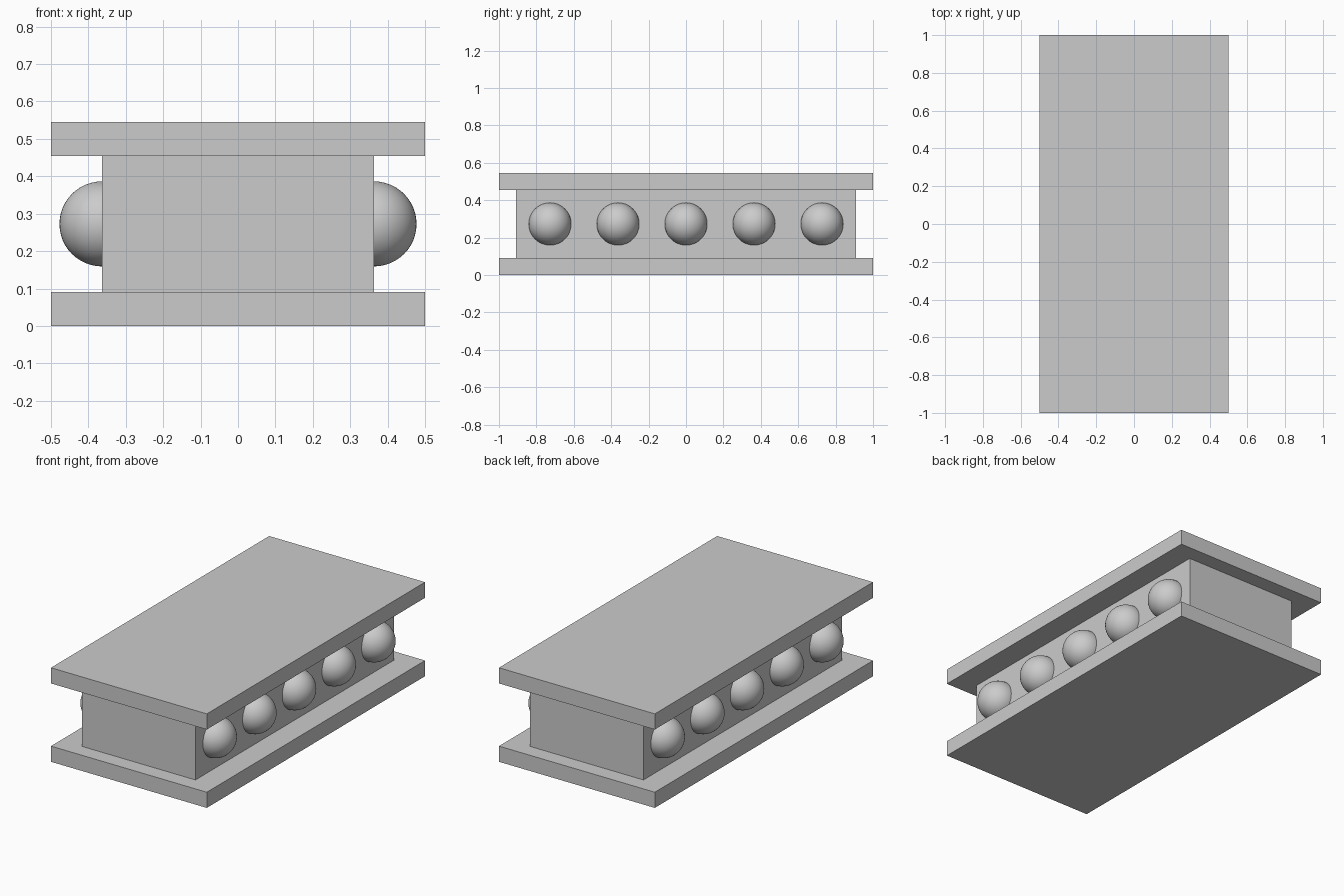
import bpy

cube = bpy.data.objects.get("Cube")
if cube:
    bpy.data.objects.remove(cube, do_unlink=True)

UNIT = 1 / 11                      # plate thickness
PLATE = (1.0, 2.0, UNIT)
CORE = (8 * UNIT, 20 * UNIT, 4 * UNIT)
BALL_RADIUS = 1.25 * UNIT
MID_Z = 3 * UNIT

grey = bpy.data.materials.new("light_grey")
grey.use_nodes = True
grey.diffuse_color = (0.6, 0.6, 0.6, 1)
grey.node_tree.nodes["Principled BSDF"].inputs["Base Color"].default_value = (0.6, 0.6, 0.6, 1)


def finish(name):
    obj = bpy.context.object
    obj.name = obj.data.name = name
    obj.data.materials.append(grey)
    return obj


def box(name, size, z):
    bpy.ops.mesh.primitive_cube_add(size=1, location=(0, 0, z))
    obj = finish(name)
    obj.scale = size
    bpy.ops.object.transform_apply(location=False, rotation=False, scale=True)


def ball(name, x, y):
    bpy.ops.mesh.primitive_uv_sphere_add(
        segments=48, ring_count=24, radius=BALL_RADIUS, location=(x, y, MID_Z))
    finish(name)
    bpy.ops.object.shade_smooth()


# Stacked slabs
box("bottom_plate", PLATE, UNIT / 2)
box("core_block", CORE, MID_Z)
box("top_plate", PLATE, 5.5 * UNIT)

# Row of balls half sunk into each long side of the core
for side, sign in (("left", 1), ("right", -1)):
    for i in range(5):
        ball(f"{side}_ball_{i + 1}", sign * CORE[0] / 2, (i - 2) * 4 * UNIT)
